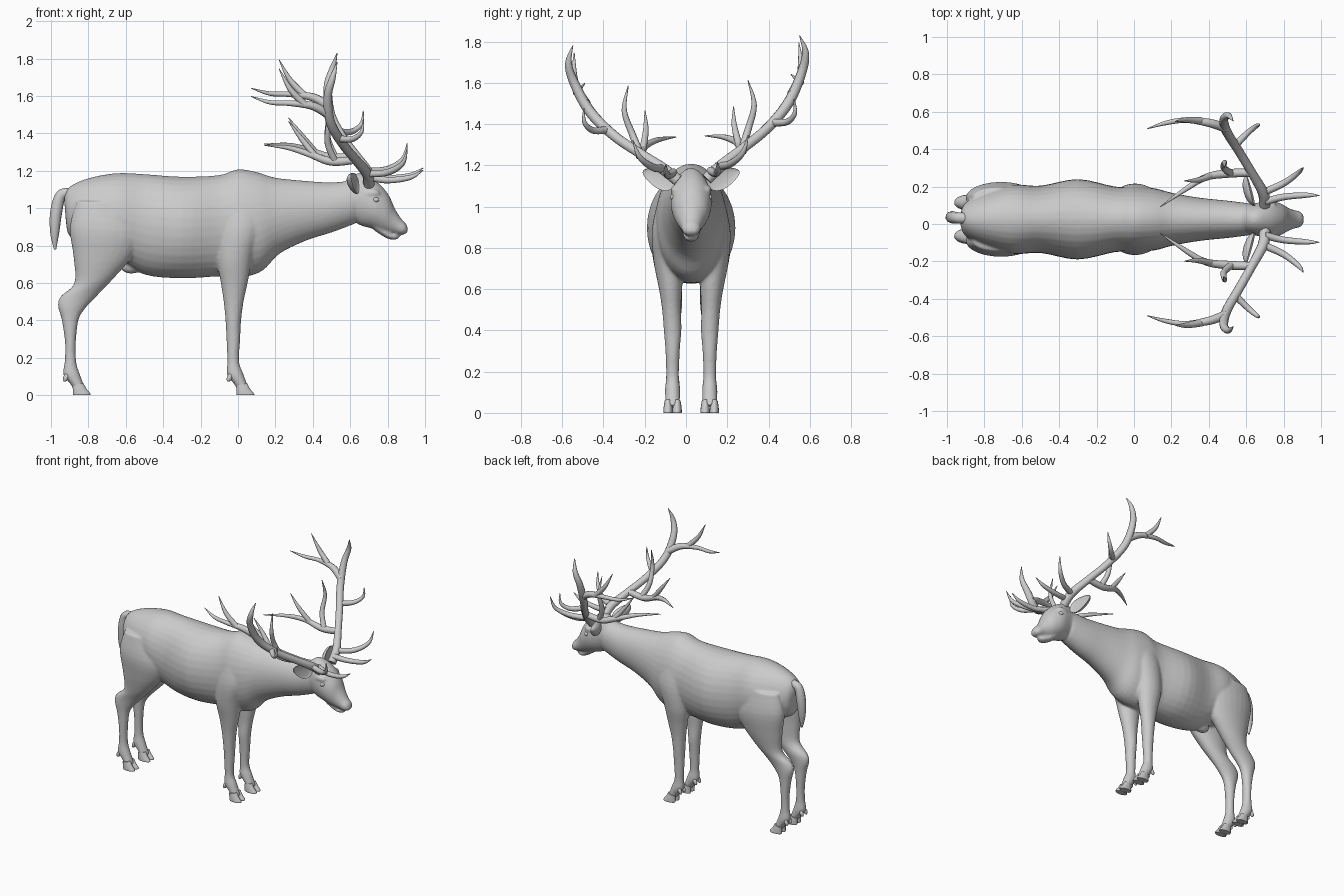
import bpy, bmesh, math
from mathutils import Vector, Matrix

cube = bpy.data.objects.get("Cube")
if cube:
    bpy.data.objects.remove(cube, do_unlink=True)

SIDES = (("left", 1), ("right", -1))
MID = 0.025          # y of the animal's centre line

hide = bpy.data.materials.new("light_grey")
hide.use_nodes = True
hide.diffuse_color = (0.6, 0.6, 0.6, 1)
hide.node_tree.nodes["Principled BSDF"].inputs["Base Color"].default_value = hide.diffuse_color


def spline(points, t):
    """Catmull-Rom value at t in a list of equal-length vectors."""
    last = len(points) - 1
    i = min(int(t), last - 1)
    f = t - i
    a, b, c, d = (Vector(points[min(max(k, 0), last)]) for k in range(i - 1, i + 3))
    m, n = (c - a) / 2, (d - b) / 2
    return (b * (2*f**3 - 3*f**2 + 1) + m * (f**3 - 2*f**2 + f)
            + c * (3*f**2 - 2*f**3) + n * (f**3 - f**2))


def loft(bm, sections, side=1, segments=24, steps=4):
    """Skin ellipses given by two end points (x, z), half width and side offset."""
    rings = []
    for k in range((len(sections) - 1) * steps + 1):
        xa, za, xb, zb, w, off = spline(sections, k / steps)
        ring = []
        for s in range(segments):
            a = math.tau * s / segments
            u = (1 + math.cos(a)) / 2
            ring.append(bm.verts.new((xb + (xa - xb) * u,
                                      MID + side * off + w * math.sin(a),
                                      zb + (za - zb) * u)))
        rings.append(ring)
    for r, q in zip(rings, rings[1:]):
        for s in range(segments):
            n = (s + 1) % segments
            bm.faces.new((r[s], r[n], q[n], q[s]))
    bm.faces.new(rings[0][::-1])
    bm.faces.new(rings[-1])


def ellipsoid(bm, centre, radii, rotation=None):
    matrix = Matrix.Translation(centre) @ (rotation or Matrix()) @ Matrix.Diagonal((*radii, 1))
    return bmesh.ops.create_uvsphere(bm, u_segments=20, v_segments=14, radius=1, matrix=matrix)["verts"]


def finish(name, bm, angle=50):
    bmesh.ops.recalc_face_normals(bm, faces=bm.faces)
    mesh = bpy.data.meshes.new(name)
    bm.to_mesh(mesh)
    bm.free()
    obj = bpy.data.objects.new(name, mesh)
    bpy.context.collection.objects.link(obj)
    mesh.materials.append(hide)
    select(obj)
    bpy.ops.object.shade_smooth_by_angle(angle=math.radians(angle))
    return obj


def select(obj):
    bpy.ops.object.select_all(action="DESELECT")
    obj.select_set(True)
    bpy.context.view_layer.objects.active = obj


def tubes(name, paths, transform=Matrix()):
    """Tapered round branches through points (x, y, z, radius)."""
    curve = bpy.data.curves.new(name, "CURVE")
    curve.dimensions = "3D"
    curve.bevel_depth = 1
    curve.bevel_resolution = 3
    curve.use_fill_caps = True
    for path in paths:
        count = (len(path) - 1) * 6 + 1
        sp = curve.splines.new("POLY")
        sp.points.add(count - 1)
        for k, p in enumerate(sp.points):
            x, y, z, r = spline(path, k / 6)
            p.co = (*(transform @ Vector((x, y, z))), 1)
            p.radius = max(r, 0.002)
    obj = bpy.data.objects.new(name, curve)
    bpy.context.collection.objects.link(obj)
    curve.materials.append(hide)
    select(obj)
    bpy.ops.object.convert(target="MESH")
    bpy.ops.object.shade_smooth_by_angle(angle=math.radians(60))


# Trunk and neck: top x, z, bottom x, z, half width
trunk = [(-.93, 1.06, -.92, .93, .04), (-.9, 1.115, -.9, .85, .09), (-.8, 1.16, -.8, .8, .14),
         (-.65, 1.187, -.65, .73, .185), (-.5, 1.182, -.5, .645, .18), (-.3, 1.168, -.3, .625, .215),
         (-.1, 1.177, -.1, .635, .175), (0, 1.208, .02, .63, .175), (.1, 1.193, .13, .665, .165),
         (.2, 1.163, .22, .755, .14), (.35, 1.147, .36, .825, .115), (.5, 1.138, .5, .87, .1),
         (.62, 1.15, .62, .915, .085)]
head = [(.56, 1.13, .6, .95, .07), (.64, 1.187, .65, .91, .085), (.73, 1.15, .71, .893, .1),
        (.8, 1.08, .76, .875, .086), (.838, 1, .8, .865, .064), (.872, .945, .835, .862, .05),
        (.9, .915, .868, .857, .043), (.91, .88, .893, .86, .026)]
jaw = [(.74, .93, .73, .88, .05), (.8, .88, .79, .842, .04), (.845, .862, .83, .83, .03), (.865, .85, .86, .838, .016)]

# Legs: front x, z, back x, z, half width, side offset
front_leg = [(.1, 1.05, -.08, 1.05, .04, .115), (.12, .9, -.1, .88, .07, .12), (.08, .75, -.11, .72, .072, .11),
             (.052, .6, -.092, .6, .056, .1), (.03, .5, -.077, .5, .046, .095), (.017, .4, -.067, .4, .043, .09),
             (.012, .3, -.062, .3, .035, .09), (.006, .18, -.057, .18, .031, .09)]
hind_leg = [(-.58, 1.03, -.86, 1.04, .05, .12), (-.52, .87, -.9, .9, .085, .115), (-.56, .75, -.88, .74, .075, .11),
            (-.66, .63, -.875, .6, .057, .1), (-.755, .53, -.947, .53, .047, .09), (-.82, .46, -.963, .48, .041, .09),
            (-.853, .4, -.942, .4, .036, .09), (-.867, .28, -.925, .28, .032, .09),
            (-.865, .18, -.927, .18, .031, .09)]
ankle = [(.027, .12, -.06, .11, .037, .09), (.045, .07, -.025, .065, .036, .09), (.06, .035, 0, .025, .034, .09)]
toe = [(.048, .065, -.01, .05, .017, 0), (.066, .033, -.008, .028, .021, 0), (.086, .008, -.008, .006, .023, 0),
       (.086, 0, -.006, 0, .022, 0)]
HIND = -.875         # step from fore foot to hind foot


def shift(sections, dx, off=0):
    return [(a + dx, b, c + dx, d, w, o + off) for a, b, c, d, w, o in sections]


# Body: all soft parts fused into one skin
bm = bmesh.new()
for part in (trunk, head, jaw):
    loft(bm, [(*s, 0) for s in part], segments=32)
ellipsoid(bm, (-.57, MID, .69), (.06, .04, .04))
for _, side in SIDES:
    loft(bm, front_leg + ankle, side)
    loft(bm, hind_leg + shift(ankle, HIND), side)
    ellipsoid(bm, (.715, MID + side * .078, 1.08), (.045, .022, .022))
body = finish("body", bm)
remesh = body.modifiers.new("fuse", "REMESH")
remesh.mode = "VOXEL"
remesh.voxel_size = 0.008
remesh.use_smooth_shade = True
soften = body.modifiers.new("soften", "SMOOTH")
soften.factor = 0.5
soften.iterations = 7
select(body)
bpy.ops.object.convert(target="MESH")

# Hooves: two toes and two dewclaws each
for place, dx in (("front", 0), ("hind", HIND)):
    for label, side in SIDES:
        bm = bmesh.new()
        for split in (-.022, .022):
            loft(bm, shift(toe, dx, .09 + split), side, segments=16)
            ellipsoid(bm, (dx - .045, MID + side * .09 + split, .095), (.014, .012, .024),
                      Matrix.Rotation(.4, 4, "Y"))
        finish(f"{place}_{label}_hoof", bm)

# Ears, cupped toward the front, and eyes
for label, side in SIDES:
    bm = bmesh.new()
    for v in ellipsoid(bm, (0, 0, 0), (1, 1, 1)):
        x, y, z = v.co
        v.co = ((x if x < 0 else -.3 * x) * .04, y * .088, z * .05 * (1 - .35 * y))
    turn = Matrix.Rotation(.38, 4, "X") @ Matrix.Rotation(.25, 4, "Z")
    bm.transform(Matrix.Diagonal((1, side, 1, 1)) @ Matrix.Translation((.625, .155, 1.14)) @ turn)
    bm.transform(Matrix.Translation((0, MID, 0)))
    finish(f"{label}_ear", bm)
    bm = bmesh.new()
    ellipsoid(bm, (.737, MID + side * .088, 1.045), (.018, .014, .014))
    finish(f"{label}_eye", bm)

# Tail
tubes("tail", [[(-.88, .03, 1.08, .03), (-.945, .033, 1.07, .03), (-.972, .036, .98, .033),
                (-.98, .037, .87, .025), (-.978, .037, .78, .006)]])

# Antlers: main beam, then tines, mirrored and carried on a slightly rolled head
beam = [(.7, .07, 1.13, .03), (.69, .14, 1.19, .029), (.63, .25, 1.27, .025), (.56, .37, 1.36, .025),
        (.495, .48, 1.48, .026), (.48, .55, 1.62, .023), (.505, .575, 1.72, .017), (.53, .55, 1.805, .002)]
tines = [
    [(.7, .09, 1.17, .02), (.8, .115, 1.155, .018), (.92, .125, 1.17, .014), (.99, .125, 1.21, .002)],
    [(.69, .14, 1.19, .02), (.8, .19, 1.2, .018), (.88, .25, 1.25, .013), (.905, .28, 1.335, .002)],
    [(.63, .25, 1.27, .022), (.5, .245, 1.26, .023), (.38, .225, 1.3, .018), (.27, .16, 1.33, .013), (.14, .07, 1.34, .002)],
    [(.42, .235, 1.28, .018), (.34, .215, 1.38, .014), (.27, .215, 1.475, .002)],
    [(.52, .245, 1.26, .02), (.48, .28, 1.36, .017), (.485, .315, 1.48, .013), (.48, .29, 1.6, .002)],
    [(.54, .4, 1.39, .02), (.61, .47, 1.39, .016), (.66, .51, 1.43, .011), (.67, .51, 1.5, .002)],
    [(.49, .5, 1.52, .025), (.4, .53, 1.57, .022), (.28, .545, 1.585, .015), (.17, .53, 1.59, .012), (.07, .5, 1.62, .002)],
    [(.36, .54, 1.575, .02), (.28, .55, 1.66, .015), (.22, .545, 1.77, .002)]]
roll = Matrix.Translation((0, .03, 1.15)) @ Matrix.Rotation(.044, 4, "X") @ Matrix.Translation((0, 0, -1.15))
for label, side in SIDES:
    tubes(f"{label}_antler", [beam] + tines, roll @ Matrix.Diagonal((1, side, 1, 1)))
